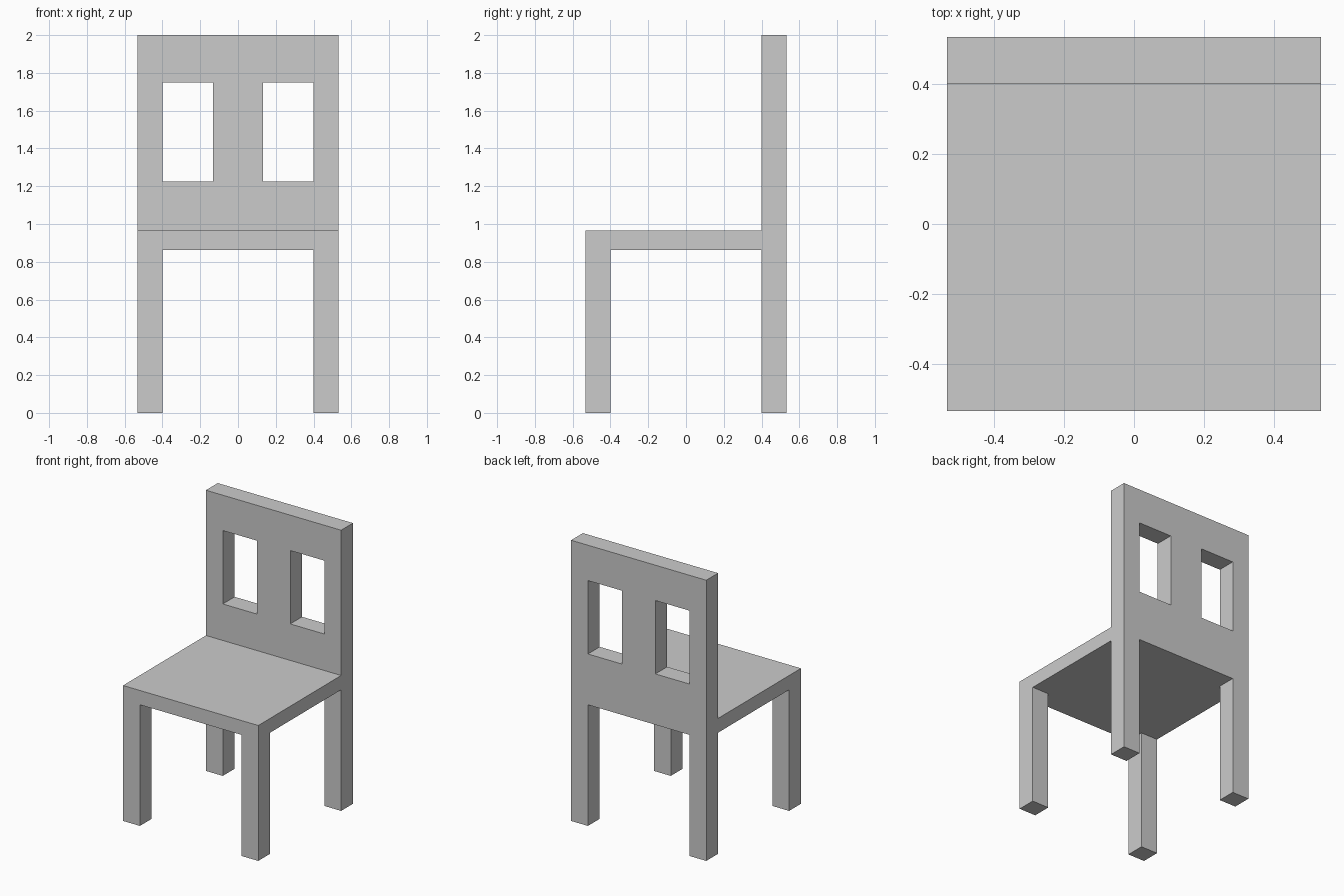
import bpy, bmesh

if "Cube" in bpy.data.objects:
    bpy.data.objects.remove(bpy.data.objects["Cube"])

HALF = 0.533      # half width and depth
INNER = 0.4       # inner face of legs and backrest
SEAT_BOTTOM, SEAT_TOP = 0.863, 0.965


def box(name, lo, hi):
    """Axis-aligned box between two opposite corners."""
    mesh = bpy.data.meshes.new(name)
    bm = bmesh.new()
    bmesh.ops.create_cube(bm, size=1)
    for v in bm.verts:
        v.co = [h if c > 0 else l for c, l, h in zip(v.co, lo, hi)]
    bm.to_mesh(mesh)
    bm.free()
    obj = bpy.data.objects.new(name, mesh)
    bpy.context.collection.objects.link(obj)
    return obj


def cut(target, name, x, z):
    """Cut a rectangular opening through the target along y."""
    cutter = box(name, (x[0], INNER - 0.1, z[0]), (x[1], HALF + 0.1, z[1]))
    cutter.hide_render = True
    cutter.hide_set(True)
    mod = target.modifiers.new(name, 'BOOLEAN')
    mod.operation = 'DIFFERENCE'
    mod.solver = 'EXACT'
    mod.object = cutter


# Seat slab, meeting the backrest
box("seat", (-HALF, -HALF, SEAT_BOTTOM), (HALF, INNER, SEAT_TOP))

# Front legs
for side, x0, x1 in (("left", -HALF, -INNER), ("right", INNER, HALF)):
    box(f"front_leg_{side}", (x0, -HALF, 0), (x1, -INNER, SEAT_BOTTOM))

# Backrest and rear legs as one panel with a leg gap and two windows
back = box("backrest_and_rear_legs", (-HALF, INNER, 0), (HALF, HALF, 2))
cut(back, "leg_gap_cutter", (-INNER, INNER), (-0.1, SEAT_BOTTOM))
cut(back, "left_window_cutter", (-INNER, -0.132), (1.225, 1.748))
cut(back, "right_window_cutter", (0.132, INNER), (1.225, 1.748))
